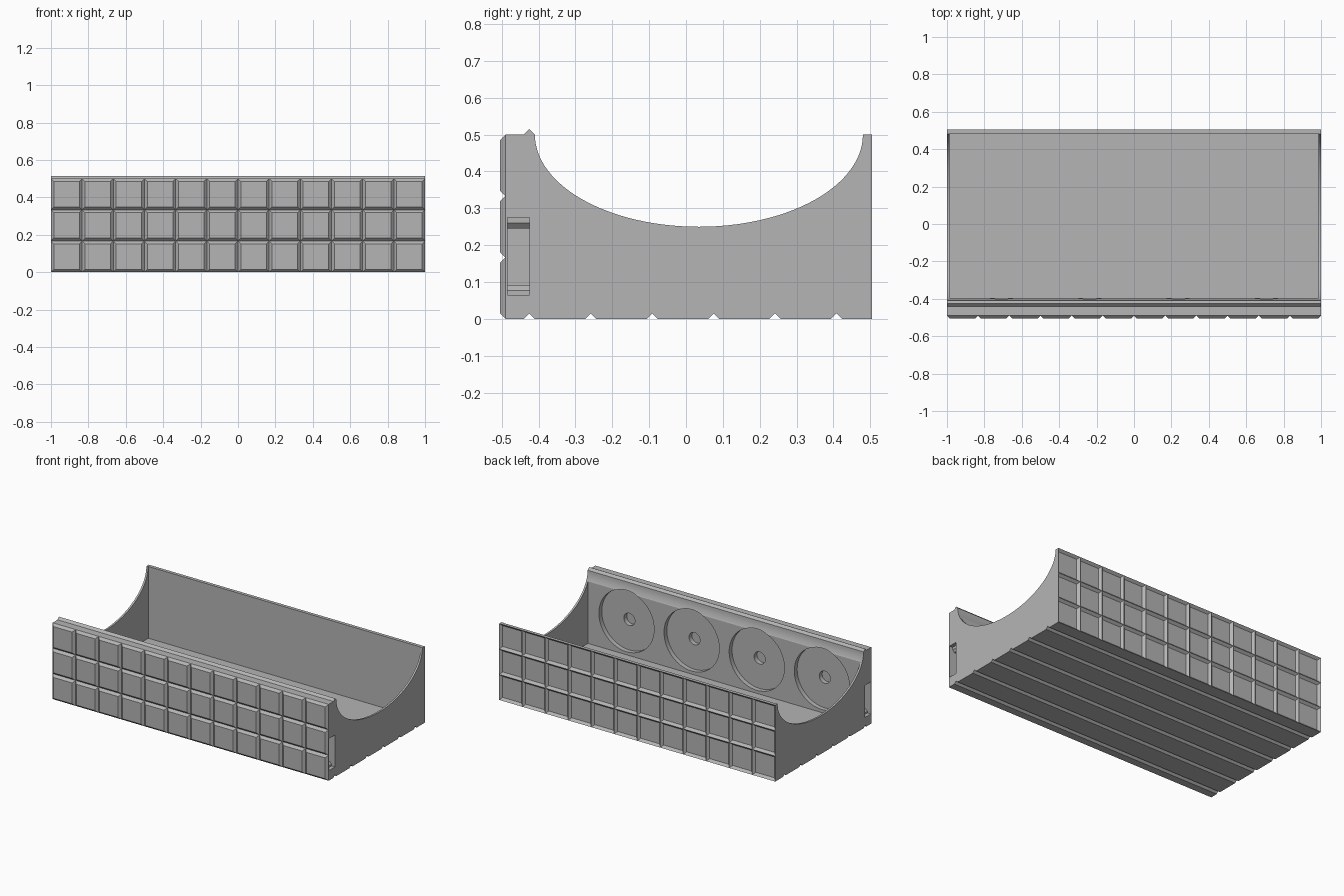
import bpy, bmesh, math
from mathutils import Vector

if "Cube" in bpy.data.objects:
    bpy.data.objects.remove(bpy.data.objects["Cube"])

grey = bpy.data.materials.new("light_grey")
grey.diffuse_color = (0.46, 0.46, 0.46, 1)
grey.use_nodes = True
grey.node_tree.nodes["Principled BSDF"].inputs["Base Color"].default_value = grey.diffuse_color


def finish(bm, name):
    bmesh.ops.recalc_face_normals(bm, faces=bm.faces)
    me = bpy.data.meshes.new(name)
    bm.to_mesh(me)
    bm.free()
    me.materials.append(grey)
    ob = bpy.data.objects.new(name, me)
    bpy.context.collection.objects.link(ob)
    return ob


def add_prism(bm, ring, sweep):
    """Closed solid: polygon ring swept by a vector."""
    face = bm.faces.new([bm.verts.new(p) for p in ring])
    new = bmesh.ops.extrude_face_region(bm, geom=[face], use_keep_orig=True)
    verts = [g for g in new["geom"] if isinstance(g, bmesh.types.BMVert)]
    bmesh.ops.translate(bm, verts=verts, vec=Vector(sweep))


def prism(name, ring, sweep):
    bm = bmesh.new()
    add_prism(bm, ring, sweep)
    return finish(bm, name)


def cut(target, cutter):
    m = target.modifiers.new("cut", 'BOOLEAN')
    m.operation = 'DIFFERENCE'
    m.solver = 'EXACT'
    m.object = cutter
    bpy.context.view_layer.objects.active = target
    bpy.ops.object.modifier_apply(modifier=m.name)
    bpy.data.objects.remove(cutter)


V = 0.015          # depth and half width of every V groove / rib
CELL = 1 / 6       # tile pitch
COLS, ROWS = 12, 3

# Body: end profile with bottom V grooves, elliptical trough and top ridge
profile = [(-0.49, 0)]
for i in range(6):
    y = -0.425 + i * CELL
    profile += [(y - V, 0), (y, V), (y + V, 0)]
profile += [(0.49, 0), (0.49, 0.5)]
N = 56
for i in range(N + 1):
    a = math.pi * i / N
    profile.append((0.035 + 0.445 * math.cos(a), 0.5 - 0.25 * math.sin(a)))
profile += [(-0.425, 0.515), (-0.44, 0.5), (-0.49, 0.5)]
body = prism("tray_body", [(-1, y, z) for y, z in profile], (2, 0, 0))

# Deep interior between thin end walls
X, Y0, Y1, FLOOR = 0.9875, -0.395, 0.483, 0.03
cut(body, prism("interior_cutter",
                [(-X, Y0, FLOOR), (X, Y0, FLOOR), (X, Y1, FLOOR), (-X, Y1, FLOOR)],
                (0, 0, 0.6)))


# Round recesses with a centre hole on the inside of the front wall
def disc(x, r, y, n):
    ring = [(x + r * math.cos(2 * math.pi * i / n), y,
             0.25 + r * math.sin(2 * math.pi * i / n)) for i in range(n)]
    return prism("disc_cutter", ring, (0, -0.3 - y, 0))


for x in (-0.708, -0.236, 0.236, 0.708):
    cut(body, disc(x, 0.2, -0.425, 64))
    cut(body, disc(x, 0.04, -0.455, 32))

# Stepped clip pocket in each end of the front wall
pocket = [(1.02, 0.065), (0.975, 0.065), (0.975, 0.077), (0.962, 0.09), (0.94, 0.09),
          (0.94, 0.245), (0.962, 0.245), (0.975, 0.26), (0.975, 0.275), (1.02, 0.275)]
for s in (-1, 1):
    cut(body, prism("pocket_cutter", [(s * x, -0.485, z) for x, z in pocket], (0, 0.061, 0)))

bpy.ops.object.select_all(action='DESELECT')
body.select_set(True)
bpy.context.view_layer.objects.active = body
bpy.ops.object.shade_smooth_by_angle(angle=math.radians(20))

# Front tiles: bevelled pads
bm = bmesh.new()
for c in range(COLS):
    for r in range(ROWS):
        x0, z0 = -1 + c * CELL, r * CELL
        x1, z1 = x0 + CELL, z0 + CELL
        lo = [bm.verts.new((x, -0.49, z)) for x, z in
              ((x0, z0), (x1, z0), (x1, z1), (x0, z1))]
        hi = [bm.verts.new((x, -0.49 - V, z)) for x, z in
              ((x0 + V, z0 + V), (x1 - V, z0 + V), (x1 - V, z1 - V), (x0 + V, z1 - V))]
        bm.faces.new(hi)
        bm.faces.new(lo)
        for i in range(4):
            j = (i + 1) % 4
            bm.faces.new((lo[i], lo[j], hi[j], hi[i]))
finish(bm, "front_tiles")

# Back ribs: matching triangular ribs, halved at the borders
bm = bmesh.new()
for c in range(COLS + 1):
    x = -1 + c * CELL
    add_prism(bm, [(max(x - V, -1), 0.49, 0), (min(x + V, 1), 0.49, 0), (x, 0.49 + V, 0)],
              (0, 0, 0.5))
for r in range(ROWS + 1):
    z = r * CELL
    add_prism(bm, [(-1, 0.49, max(z - V, 0)), (-1, 0.49, min(z + V, 0.5)), (-1, 0.49 + V, z)],
              (2, 0, 0))
finish(bm, "back_ribs")
